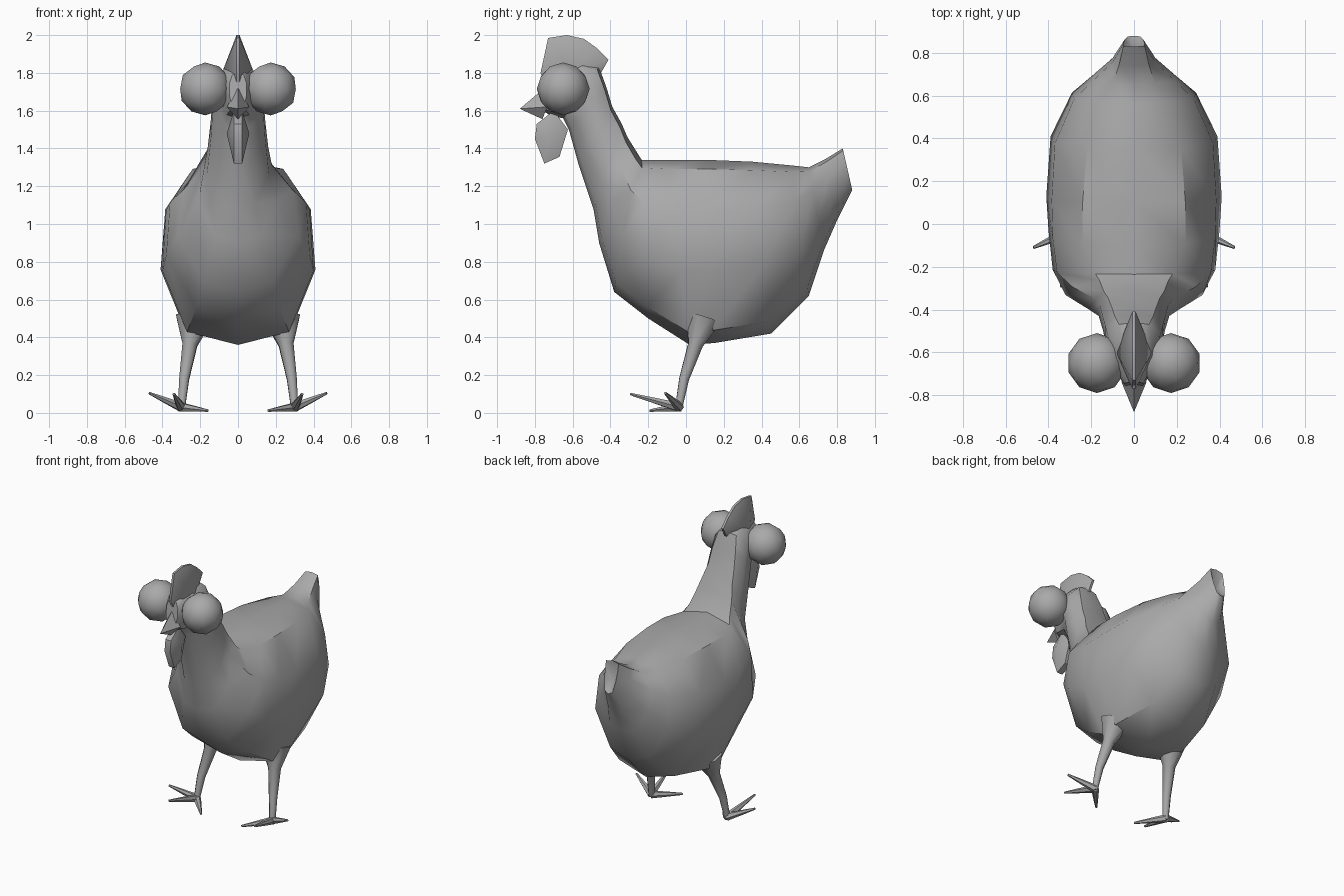
import bpy, bmesh, math
from mathutils import Vector

cube = bpy.data.objects.get("Cube")
if cube:
    bpy.data.objects.remove(cube, do_unlink=True)

GREY = (0.4, 0.4, 0.4, 1.0)
mat = bpy.data.materials.new("plain grey")
mat.use_nodes = True
mat.diffuse_color = GREY
bsdf = mat.node_tree.nodes["Principled BSDF"]
bsdf.inputs["Base Color"].default_value = GREY
bsdf.inputs["Roughness"].default_value = 0.7


def finish(bm, name, angle=40):
    """Turn a bmesh into a named, smooth-by-angle object."""
    bmesh.ops.recalc_face_normals(bm, faces=bm.faces[:])
    mesh = bpy.data.meshes.new(name)
    bm.to_mesh(mesh)
    bm.free()
    mesh.materials.append(mat)
    obj = bpy.data.objects.new(name, mesh)
    bpy.context.collection.objects.link(obj)
    bpy.ops.object.select_all(action='DESELECT')
    obj.select_set(True)
    bpy.context.view_layer.objects.active = obj
    bpy.ops.object.shade_smooth_by_angle(angle=math.radians(angle))
    return obj


def skin(bm, rings):
    """Join consecutive rings of vertices with quads."""
    for a, b in zip(rings, rings[1:]):
        n = len(a)
        for i in range(n):
            j = (i + 1) % n
            bm.faces.new((a[i], a[j], b[j], b[i]))


def fan(bm, ring, centre):
    """Close a ring with triangles meeting at a centre point."""
    c = bm.verts.new(centre)
    for i in range(len(ring)):
        bm.faces.new((ring[i], ring[(i + 1) % len(ring)], c))


def tube(bm, path, sides=6):
    """Tapered tube through (point, radius) pairs."""
    pts = [Vector(p) for p, r in path]
    rings = []
    for i, (p, r) in enumerate(path):
        d = pts[min(i + 1, len(pts) - 1)] - pts[max(i - 1, 0)]
        q = d.to_track_quat('Z', 'Y')
        rings.append([bm.verts.new(pts[i] + q @ Vector(
            (r * math.cos(2 * math.pi * k / sides), r * math.sin(2 * math.pi * k / sides), 0)))
            for k in range(sides)])
    skin(bm, rings)
    bm.faces.new(rings[0])
    bm.faces.new(rings[-1])


def blade(name, outline, centre, thick, edge):
    """Plate in the middle plane, thickest at its centre, thin at its rim."""
    bm = bmesh.new()
    rims = [[bm.verts.new((s * edge, y, z)) for y, z in outline] for s in (-1, 1)]
    skin(bm, rims)
    for s, rim in zip((-1, 1), rims):
        fan(bm, rim, (s * thick, *centre))
    return finish(bm, name, 45)


# Body, neck and head: one loft from tail to face.
# Each section: top (y, z), bottom (y, z), half widths at four levels
LEVELS = (0.05, 0.27, 0.6, 0.93)
SECTIONS = [
    ((.83, 1.40), (.88, 1.18), (.05, .05, .045, .03)),
    ((.74, 1.345), (.80, 1.02), (.07, .10, .10, .06)),
    ((.65, 1.30), (.73, .86), (.10, .19, .19, .10)),
    ((.56, 1.31), (.65, .62), (.16, .28, .29, .15)),
    ((.35, 1.33), (.45, .42), (.22, .37, .39, .22)),
    ((.10, 1.34), (.15, .37), (.24, .385, .41, .28)),
    ((-.10, 1.34), (.02, .36), (.24, .38, .40, .27)),
    ((-.235, 1.34), (-.20, .50), (.18, .36, .38, .22)),
    ((-.26, 1.38), (-.38, .64), (.16, .29, .32, .18)),
    ((-.31, 1.46), (-.46, .90), (.14, .18, .21, .12)),
    ((-.34, 1.53), (-.49, 1.08), (.12, .16, .165, .09)),
    ((-.39, 1.62), (-.57, 1.32), (.10, .145, .145, .07)),
    ((-.42, 1.72), (-.62, 1.50), (.09, .135, .135, .06)),
    ((-.46, 1.83), (-.65, 1.56), (.07, .125, .125, .06)),
    ((-.60, 1.87), (-.71, 1.57), (.05, .10, .10, .05)),
    ((-.74, 1.80), (-.76, 1.60), (.03, .045, .045, .03)),
]
bm = bmesh.new()
rings = []
for top, bottom, widths in SECTIONS:
    t, b = Vector((0, *top)), Vector((0, *bottom))
    half = [(t.lerp(b, f), w) for f, w in zip(LEVELS, widths)]
    right = [p + Vector((w, 0, 0)) for p, w in half]
    left = [p - Vector((w, 0, 0)) for p, w in reversed(half)]
    rings.append([bm.verts.new(p) for p in [t, *right, b, *left]])
skin(bm, rings)
fan(bm, rings[0], (0, .82, 1.25))
bm.faces.new(rings[-1])
finish(bm, "body")

# Comb and wattle
blade("comb", [(-.45, 1.80), (-.41, 1.87), (-.47, 1.93), (-.54, 1.98), (-.63, 2.0),
               (-.73, 1.985), (-.77, 1.80), (-.72, 1.70), (-.55, 1.70)],
      (-.60, 1.80), .085, .008)
blade("wattle", [(-.70, 1.60), (-.79, 1.53), (-.80, 1.45), (-.75, 1.32),
                 (-.67, 1.355), (-.625, 1.50)],
      (-.72, 1.48), .06, .022)

# Beak: four-sided point
bm = bmesh.new()
base = [bm.verts.new(p) for p in ((0, -.75, 1.72), (.06, -.735, 1.62),
                                  (0, -.76, 1.555), (-.06, -.735, 1.62))]
bm.faces.new(base)
fan(bm, base, (0, -.88, 1.61))
finish(bm, "beak", 30)

# Paired eyes, legs and feet
for side, s in (("left", 1), ("right", -1)):
    bm = bmesh.new()
    bmesh.ops.create_icosphere(bm, subdivisions=2, radius=.14)
    bmesh.ops.translate(bm, verts=bm.verts[:], vec=(s * .173, -.65, 1.715))
    finish(bm, side + "_eye", 50)

    bm = bmesh.new()
    tube(bm, [((s * .235, .09, .50), .10), ((s * .255, .05, .36), .042),
              ((s * .285, -.01, .18), .028), ((s * .30, -.04, .02), .02)], 8)
    finish(bm, side + "_leg", 50)

    bm = bmesh.new()
    for tip in ((.47, -.11, .105), (.34, -.295, .10), (.16, -.19, .012)):
        tube(bm, [((s * .30, -.035, .03), .026),
                  ((s * (.30 + tip[0]) / 2, (-.035 + tip[1]) / 2, (.03 + tip[2]) / 2), .017),
                  ((s * tip[0], *tip[1:]), .007)])
    finish(bm, side + "_foot", 50)
